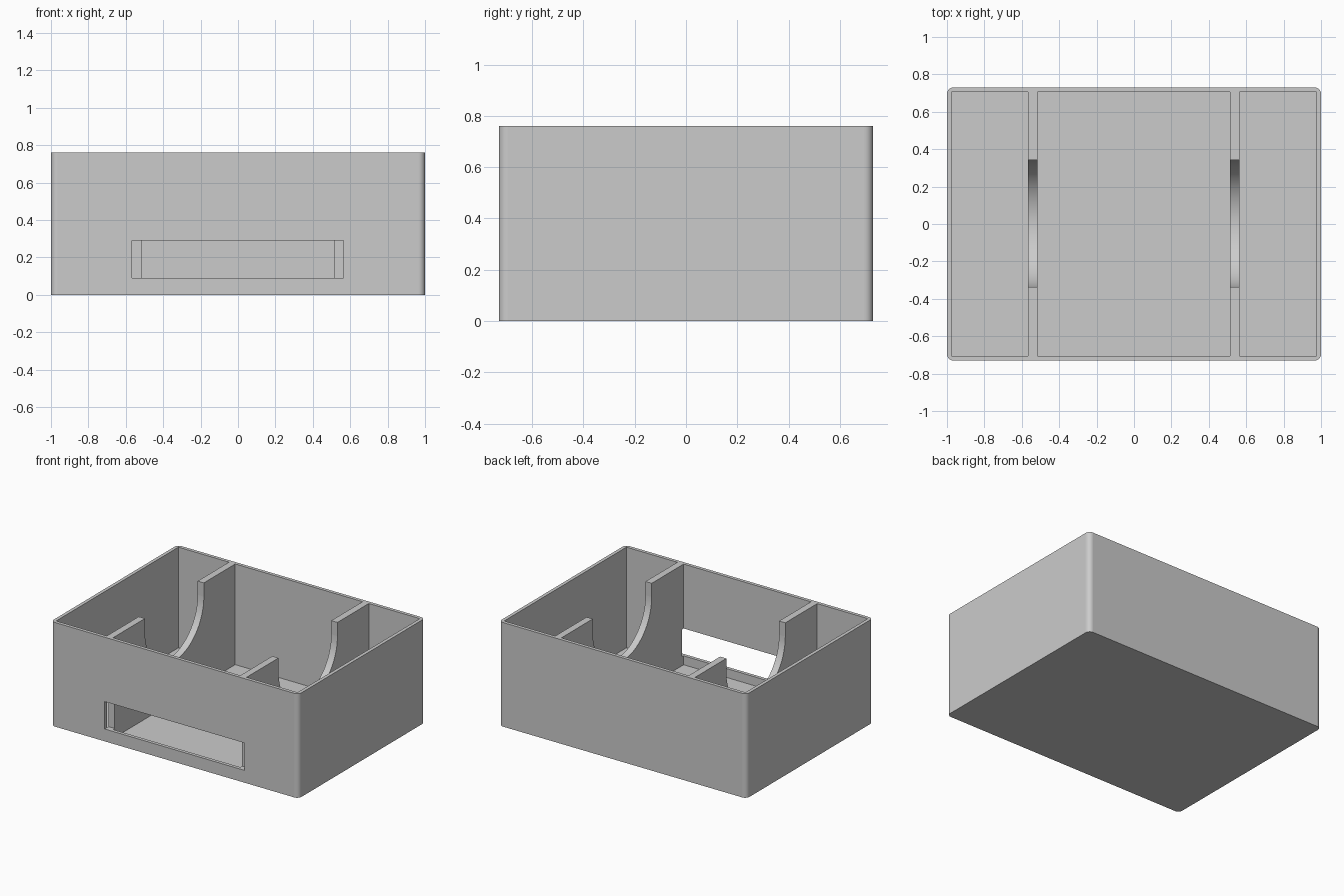
import bpy, bmesh, math

old = bpy.data.objects.get("Cube")
if old:
    bpy.data.objects.remove(old, do_unlink=True)

# Overall sizes
HALF_X, HALF_Y, HEIGHT = 1.0, 0.73, 0.76
WALL = 0.025
IN_X, IN_Y = HALF_X - WALL, HALF_Y - WALL
RIB_T = 0.05
RIB_X = (-0.541, 0.538)
SLOT_X, SLOT_Z = (-0.566, 0.563), (0.09, 0.29)
SADDLE_R, SADDLE_Y, SADDLE_Z = 0.34, 0.003, 0.66

grey = bpy.data.materials.new("light_grey")
grey.use_nodes = True
colour = (0.6, 0.6, 0.6, 1)
grey.diffuse_color = colour
grey.node_tree.nodes["Principled BSDF"].inputs["Base Color"].default_value = colour


def make_object(name, bm):
    bmesh.ops.recalc_face_normals(bm, faces=bm.faces)
    mesh = bpy.data.meshes.new(name)
    bm.to_mesh(mesh)
    bm.free()
    mesh.materials.append(grey)
    obj = bpy.data.objects.new(name, mesh)
    bpy.context.collection.objects.link(obj)
    return obj


def box(name, xs, ys, zs, radius=0):
    bm = bmesh.new()
    bmesh.ops.create_cube(bm, size=1)
    for v in bm.verts:
        v.co = [r[0] if c < 0 else r[1] for c, r in zip(v.co, (xs, ys, zs))]
    if radius:
        upright = [e for e in bm.edges
                   if abs(e.verts[0].co.z - e.verts[1].co.z) > radius]
        bmesh.ops.bevel(bm, geom=upright, offset=radius, segments=8,
                        profile=0.5, affect='EDGES')
    return make_object(name, bm)


def cut(obj, cutter):
    mod = obj.modifiers.new("cut", 'BOOLEAN')
    mod.operation = 'DIFFERENCE'
    mod.solver = 'EXACT'
    mod.object = cutter
    bpy.context.view_layer.objects.active = obj
    bpy.ops.object.modifier_apply(modifier=mod.name)
    bpy.data.objects.remove(cutter, do_unlink=True)


def smooth_curved_faces(obj):
    # Axis-aligned faces stay flat; curved strips are smooth
    for p in obj.data.polygons:
        p.use_smooth = max(abs(c) for c in p.normal) < 0.9999


# Open tray with rounded upright corners and a front slot
tray = box("tray", (-HALF_X, HALF_X), (-HALF_Y, HALF_Y), (0, HEIGHT), 0.035)
cut(tray, box("cavity_cutter", (-IN_X, IN_X), (-IN_Y, IN_Y), (WALL, HEIGHT + 0.2)))
cut(tray, box("slot_cutter", SLOT_X, (-HALF_Y - 0.1, -IN_Y + 0.1), SLOT_Z))
smooth_curved_faces(tray)

# Divider outline: notched behind the slot, with a round-bottomed saddle on top
notch = -IN_Y + 0.02
outline = [(IN_Y, HEIGHT), (IN_Y, WALL), (-IN_Y, WALL),
           (-IN_Y, SLOT_Z[0]), (notch, SLOT_Z[0]),
           (notch, SLOT_Z[1]), (-IN_Y, SLOT_Z[1]), (-IN_Y, HEIGHT),
           (SADDLE_Y - SADDLE_R, HEIGHT)]
STEPS = 32
for i in range(STEPS + 1):
    a = math.pi * (1 + i / STEPS)
    outline.append((SADDLE_Y + SADDLE_R * math.cos(a),
                    SADDLE_Z + SADDLE_R * math.sin(a)))
outline.append((SADDLE_Y + SADDLE_R, HEIGHT))

for name, x in zip(("right_divider", "left_divider"), RIB_X):
    bm = bmesh.new()
    face = bm.faces.new([bm.verts.new((x - RIB_T / 2, y, z)) for y, z in outline])
    result = bmesh.ops.extrude_face_region(bm, geom=[face])
    moved = [g for g in result["geom"] if isinstance(g, bmesh.types.BMVert)]
    bmesh.ops.translate(bm, verts=moved, vec=(RIB_T, 0, 0))
    smooth_curved_faces(make_object(name, bm))
